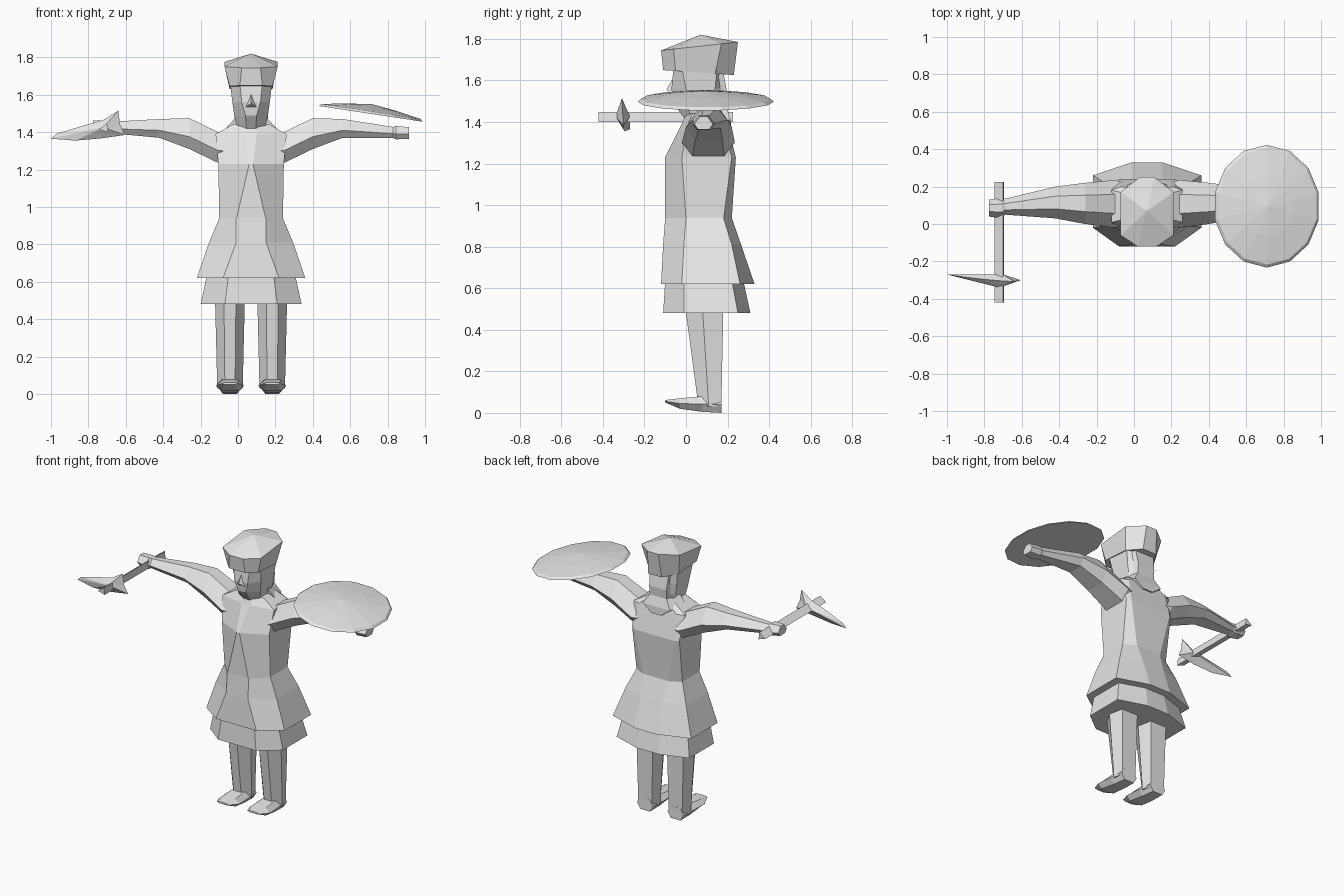
import bpy, bmesh, math
from mathutils import Matrix

CX = 0.07  # body centre line

grey = bpy.data.materials.new("plain grey")
grey.diffuse_color = (0.8, 0.8, 0.8, 1)


def finish(name, bm):
    bmesh.ops.recalc_face_normals(bm, faces=bm.faces)
    me = bpy.data.meshes.new(name)
    bm.to_mesh(me)
    bm.free()
    me.materials.append(grey)
    ob = bpy.data.objects.new(name, me)
    bpy.context.collection.objects.link(ob)
    return ob


def loft(name, rings, start=True, end=True):
    """Skin rings of points; a one-point ring closes to a tip."""
    bm = bmesh.new()
    rows = [[bm.verts.new(p) for p in r] for r in rings]
    for a, b in zip(rows, rows[1:]):
        n = max(len(a), len(b))
        for i in range(n):
            j = (i + 1) % n
            if len(b) == 1:
                bm.faces.new((a[i], a[j], b[0]))
            elif len(a) == 1:
                bm.faces.new((a[0], b[j], b[i]))
            else:
                bm.faces.new((a[i], a[j], b[j], b[i]))
    if start and len(rows[0]) > 2:
        bm.faces.new(rows[0][::-1])
    if end and len(rows[-1]) > 2:
        bm.faces.new(rows[-1])
    return finish(name, bm)


def octo(z, hx, a, yf, y1, y2, b, yb, tilt=0.0):
    """Eight-sided level ring: front edge, two side edges, back edge."""
    pts = [(-a, yf), (a, yf), (hx, y1), (hx, y2),
           (b, yb), (-b, yb), (-hx, y2), (-hx, y1)]
    return [(CX + x, y, z + tilt * (y - 0.07)) for x, y in pts]


# Tunic body
loft("torso", [
    octo(0.93, 0.17, 0.08, -0.10, 0.0, 0.18, 0.09, 0.22),
    octo(1.23, 0.175, 0.01, -0.10, -0.02, 0.22, 0.15, 0.24),
    octo(1.39, 0.19, 0.03, -0.02, 0.01, 0.18, 0.14, 0.20),
    octo(1.44, 0.10, 0.04, 0.0, 0.03, 0.16, 0.07, 0.185)])

# Two skirt layers
loft("upper_skirt", [
    octo(0.94, 0.17, 0.08, -0.10, 0.0, 0.18, 0.09, 0.22),
    octo(0.81, 0.225, 0.08, -0.11, -0.01, 0.22, 0.08, 0.265),
    octo(0.62, 0.29, 0.15, -0.12, -0.02, 0.26, 0.08, 0.33)])
loft("lower_skirt", [
    octo(0.64, 0.235, 0.12, -0.10, -0.01, 0.22, 0.07, 0.275),
    octo(0.48, 0.27, 0.14, -0.11, -0.01, 0.25, 0.08, 0.31)])


# Legs and feet
def leg_ring(cx, z, h, y0, y1):
    m = y0 + (y1 - y0) * 0.45
    return [(cx + x, y, z) for x, y in
            ((-h * .4, y0), (h * .4, y0), (h, m), (h * .75, y1),
             (-h * .75, y1), (-h, m))]


def foot_ring(cx, y, h, z0, z1):
    m = (z0 + z1) / 2
    return [(cx + x, y, z) for x, z in
            ((-h * .6, z0), (h * .6, z0), (h, m), (h * .6, z1),
             (-h * .6, z1), (-h, m))]


for side, s in (("left", -1), ("right", 1)):
    cx = CX + s * 0.113
    loft(side + "_leg", [leg_ring(cx, 0.03, 0.068, 0.06, 0.17),
                         leg_ring(cx, 0.52, 0.08, -0.005, 0.18)])
    loft(side + "_foot", [foot_ring(cx, 0.172, 0.06, 0.0, 0.08),
                          foot_ring(cx, 0.08, 0.068, 0.005, 0.08),
                          foot_ring(cx, -0.03, 0.075, 0.02, 0.07),
                          foot_ring(cx, -0.10, 0.045, 0.05, 0.062)])

# Arms: distance from centre, bottom, top, front, back
ARM = [(0.12, 1.24, 1.39, -0.01, 0.22), (0.175, 1.235, 1.40, -0.02, 0.235),
       (0.33, 1.31, 1.475, 0.0, 0.22), (0.49, 1.37, 1.47, 0.03, 0.20),
       (0.76, 1.395, 1.455, 0.05, 0.135), (0.775, 1.39, 1.462, 0.03, 0.14),
       (0.845, 1.40, 1.462, 0.04, 0.13)]


def arm(name, s, drop):
    rings = []
    for d, z0, z1, y0, y1 in ARM:
        k = -drop * max(0, d - 0.49) / 0.35
        w, m = (y1 - y0) * 0.2, z0 + (z1 - z0) * 0.4
        rings.append([(CX + s * d, y, z + k) for y, z in
                      ((y0, m), (y0 + w * 1.5, z1), (y1 - w * 1.5, z1),
                       (y1, m), (y1 - w, z0), (y0 + w, z0))])
    loft(name, rings)


arm("axe_arm", -1, 0.0)
arm("shield_arm", 1, 0.035)

# Head, nose and hair falling on the shoulders
loft("head", [
    octo(1.42, 0.075, 0.025, -0.01, 0.02, 0.13, 0.06, 0.18),
    octo(1.49, 0.09, 0.03, -0.06, 0.01, 0.14, 0.06, 0.18),
    octo(1.56, 0.10, 0.05, -0.07, 0.0, 0.14, 0.06, 0.18),
    octo(1.66, 0.112, 0.06, -0.06, -0.02, 0.15, 0.06, 0.17)])
loft("nose", [[(CX - .035, -.06, 1.53), (CX + .035, -.06, 1.53),
               (CX, -.05, 1.63)], [(CX, -0.095, 1.555)]])
loft("hair", [
    [(CX + x, y, z) for x, y in ((-h, y0), (h, y0), (h * .7, y1), (-h * .7, y1))]
    for z, h, y0, y1 in ((1.64, .10, .09, .18), (1.53, .09, .10, .20),
                         (1.47, .09, .09, .195), (1.41, .145, .10, .215),
                         (1.36, .05, .15, .217))])

# Cap, leaning forward, with a low peak
loft("cap", [
    octo(1.637, 0.115, 0.06, -0.11, -0.05, 0.14, 0.05, 0.23, -0.07),
    octo(1.765, 0.142, 0.05, -0.12, -0.06, 0.17, 0.04, 0.25, 0.11),
    [(CX, 0.07, 1.82)]])

# Shield: shallow fourteen-sided dome, tilted outward
shield = []
for r, h in ((1.0, 0.0), (0.95, 0.013), (0.5, 0.035)):
    shield.append([(0.288 * r * math.cos(t), 0.328 * r * math.sin(t), h)
                   for t in (math.pi / 2 + i * math.tau / 14 for i in range(14))])
ob = loft("shield", shield + [[(0, 0, 0.052)]])
ob.data.transform(Matrix.Translation((0.71, 0.095, 1.498))
                  @ Matrix.Rotation(math.radians(8.6), 4, 'Y'))

# Axe: three-sided shaft and a faceted blade
loft("axe_shaft", [[(x, y, z) for x, z in
                    ((-0.745, 1.415), (-0.695, 1.40), (-0.70, 1.447))]
                   for y in (-0.42, 0.225)])
outline = [(-1.0, -.27, 1.365), (-.97, -.275, 1.392), (-.81, -.295, 1.44),
           (-.72, -.303, 1.465), (-.64, -.308, 1.515), (-.63, -.305, 1.44),
           (-.605, -.30, 1.385), (-.73, -.303, 1.367), (-.87, -.295, 1.355)]
loft("axe_blade", [[(-.72, -.34, 1.425)], outline, [(-.70, -.27, 1.425)]])
